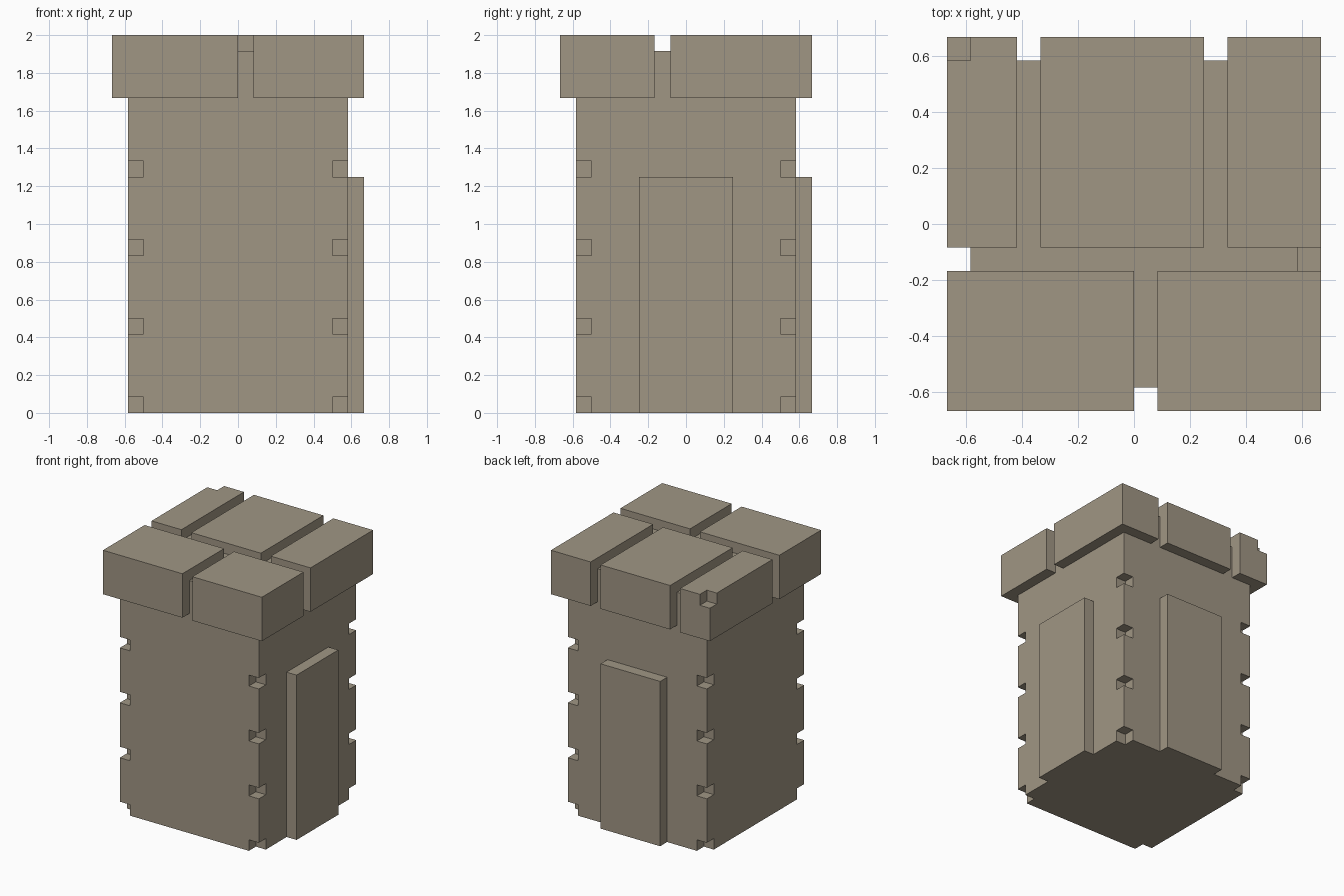
import bpy, bmesh
from mathutils import Matrix, Vector

old = bpy.data.objects.get("Cube")
if old:
    bpy.data.objects.remove(old, do_unlink=True)

U = 1 / 12      # one grid cell of the block layout
EXTRA = 0.5     # cells by which cutters overshoot the surface

stone = bpy.data.materials.new("warm_grey_stone")
stone.use_nodes = True
colour = (0.352, 0.305, 0.231, 1)
stone.diffuse_color = colour
bsdf = next(n for n in stone.node_tree.nodes if n.type == "BSDF_PRINCIPLED")
bsdf.inputs["Base Color"].default_value = colour


def boxes(name, spans):
    """One object made of boxes, each given as (low, high) corners in cells."""
    bm = bmesh.new()
    for low, high in spans:
        low, high = Vector(low) * U, Vector(high) * U
        matrix = Matrix.Translation((low + high) / 2) @ Matrix.Diagonal((*(high - low), 1))
        bmesh.ops.create_cube(bm, size=1, matrix=matrix)
    mesh = bpy.data.meshes.new(name)
    bm.to_mesh(mesh)
    bm.free()
    mesh.materials.append(stone)
    obj = bpy.data.objects.new(name, mesh)
    bpy.context.collection.objects.link(obj)
    return obj


def cut(obj, spans):
    """Subtract boxes from an object and discard the cutter."""
    cutter = boxes("cutter", spans)
    cutter.hide_render = True
    mod = obj.modifiers.new("notches", "BOOLEAN")
    mod.operation, mod.solver, mod.object = "DIFFERENCE", "EXACT", cutter
    bpy.context.view_layer.objects.active = obj
    bpy.ops.object.modifier_apply(modifier=mod.name)
    bpy.data.objects.remove(cutter, do_unlink=True)


# Tower body with small square notches up all four corners
body = boxes("tower_body", [((-7, -7, 0), (7, 7, 23))])
notches = []
for sx in (-1, 1):
    for sy in (-1, 1):
        for z in (0, 5, 10, 15):
            xs = sorted((sx * 6, sx * (7 + EXTRA)))
            ys = sorted((sy * 6, sy * (7 + EXTRA)))
            bottom = z if z else -EXTRA
            notches.append(((xs[0], ys[0], bottom), (xs[1], ys[1], z + 1)))
cut(body, notches)

# Raised panels on the model's left side and the back
boxes("left_panel", [((7, -3, 0), (8, 3, 15))])
boxes("back_panel", [((-3, 7, 0), (3, 8, 15))])

# Overhanging cap blocks, two in the front row and three in the back row
rows = {
    "front": (-8, -2, ((-8, 0), (1, 8))),
    "back": (-1, 8, ((-8, -5), (-4, 3), (4, 8))),
}
for row, (y0, y1, columns) in rows.items():
    for i, (x0, x1) in enumerate(columns, 1):
        block = boxes(f"{row}_cap_block_{i}", [((x0, y0, 20), (x1, y1, 24))])
        # Chipped corner on the outer back block
        if row == "back" and i == 1:
            cut(block, [((-8 - EXTRA, 7, 23), (-7, 8 + EXTRA, 24 + EXTRA))])
